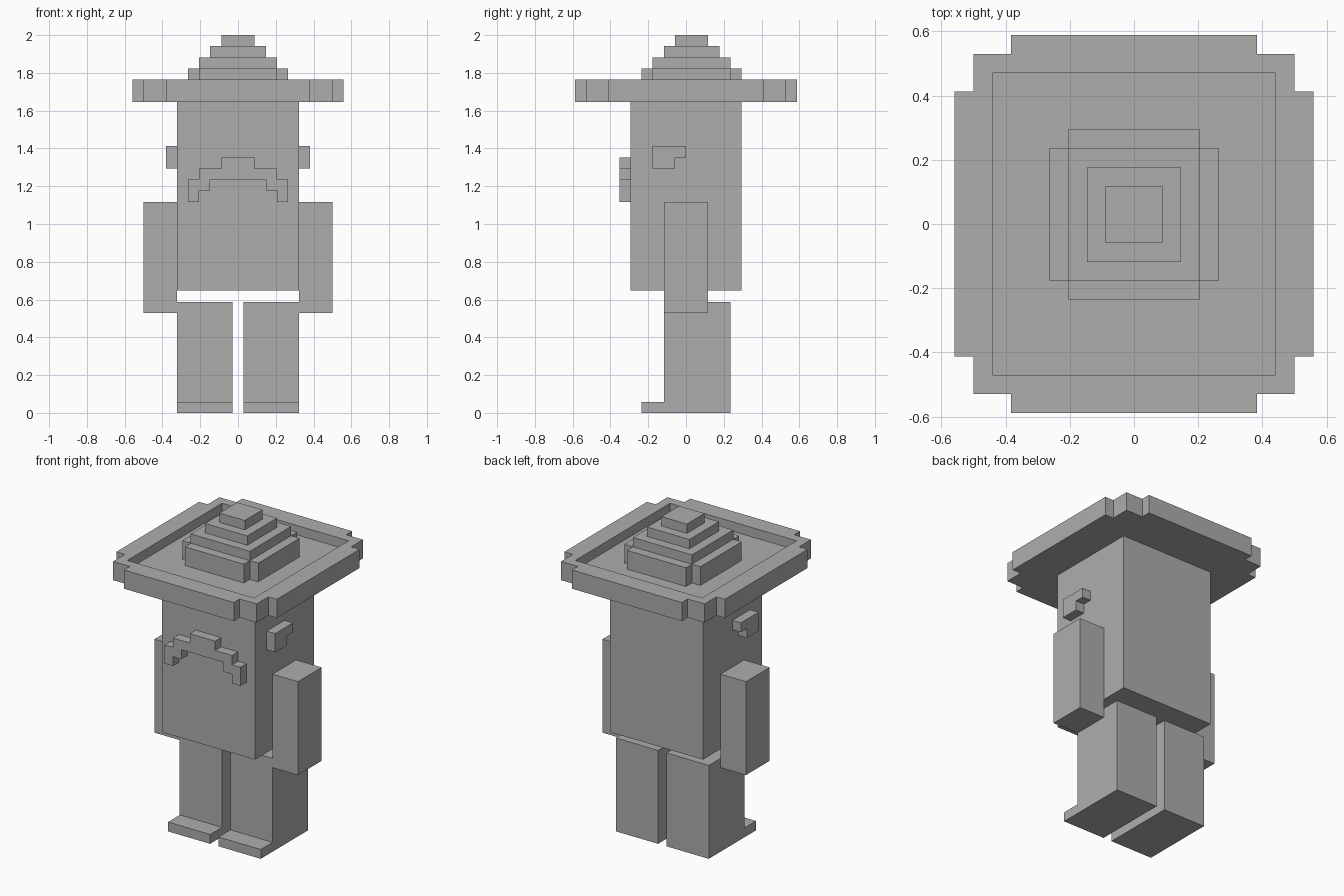
import bpy
import bmesh
from mathutils import Vector

U = 1 / 17  # one block of the grid the figure is built on

if "Cube" in bpy.data.objects:
    bpy.data.objects.remove(bpy.data.objects["Cube"], do_unlink=True)

grey = bpy.data.materials.new("plain grey")
grey.use_nodes = True
GREY = (0.42, 0.42, 0.42, 1)
grey.diffuse_color = GREY
grey.node_tree.nodes["Principled BSDF"].inputs["Base Color"].default_value = GREY


def prism(name, outline, axis, low, high):
    """Extrude a flat outline along an axis, all in blocks."""
    def place(a, b, c):
        point = {"x": (c, a, b), "y": (a, c, b), "z": (a, b, c)}[axis]
        return Vector(point) * U

    bm = bmesh.new()
    face = bm.faces.new([bm.verts.new(place(a, b, low)) for a, b in outline])
    grown = bmesh.ops.extrude_face_region(bm, geom=[face])
    moved = [v for v in grown["geom"] if isinstance(v, bmesh.types.BMVert)]
    bmesh.ops.translate(bm, verts=moved, vec=place(0, 0, high - low))
    if face.is_valid and not any(len(e.link_faces) == 2 for e in face.edges):
        bm.faces.remove(face)
    bmesh.ops.recalc_face_normals(bm, faces=bm.faces)
    mesh = bpy.data.meshes.new(name)
    bm.to_mesh(mesh)
    bm.free()
    mesh.materials.append(grey)
    obj = bpy.data.objects.new(name, mesh)
    bpy.context.collection.objects.link(obj)
    return obj


def box(name, x, y, z):
    outline = [(x[0], y[0]), (x[1], y[0]), (x[1], y[1]), (x[0], y[1])]
    return prism(name, outline, "z", *z)


def four_way(corner, cy=0):
    """Mirror one stepped corner into a closed outline centred on y = cy."""
    back = corner[::-1]
    return ([(x, cy + y) for x, y in corner]
            + [(-x, cy + y) for x, y in back]
            + [(-x, cy - y) for x, y in corner]
            + [(x, cy - y) for x, y in back])


# Body and head in one block
box("body", (-5.5, 5.5), (-5, 5), (11, 28))

# Limbs and ears, one of each per side
leg_profile = [(-4, 0), (4, 0), (4, 10), (-2, 10), (-2, 1), (-4, 1)]
ear_profile = [(-3, 22), (-1, 22), (-1, 23), (0, 23), (0, 24), (-3, 24)]
for side, s in (("left", 1), ("right", -1)):
    prism(side + "_leg", leg_profile, "x", s * 0.5, s * 5.5)
    prism(side + "_ear", ear_profile, "x", s * 5.5, s * 6.5)
    box(side + "_arm", sorted((s * 5.5, s * 8.5)), (-2, 2), (9, 19))

# Stepped moustache, mirrored from its left half
half = [(1.5, 23), (1.5, 22), (3.5, 22), (3.5, 21), (4.5, 21), (4.5, 19),
        (3.5, 19), (3.5, 20), (2.5, 20), (2.5, 21)]
prism("moustache", half + [(-x, z) for x, z in half[::-1]], "y", -6, -5)

# Hat brim with a sunken top
brim_corner = [(9.5, 7), (8.5, 7), (8.5, 9), (6.5, 9), (6.5, 10)]
brim = prism("hat_brim", four_way(brim_corner), "z", 28, 30)
cutter = box("brim_cutter", (-7.5, 7.5), (-8, 8), (29, 31))
cutter.hide_render = True
cut = brim.modifiers.new("sunken top", "BOOLEAN")
cut.operation = "DIFFERENCE"
cut.solver = "EXACT"
cut.object = cutter
bpy.context.view_layer.objects.active = brim
bpy.ops.object.modifier_apply(modifier=cut.name)
bpy.data.objects.remove(cutter, do_unlink=True)

# Hat crown: a cross-shaped tier, then shrinking square tiers
crown_corner = [(4.5, 3.5), (3.5, 3.5), (3.5, 4.5)]
prism("hat_crown_base", four_way(crown_corner, 0.5), "z", 29, 31)
for i in range(3):
    r = 3.5 - i
    box("hat_crown_tier_%d" % (i + 1), (-r, r), (0.5 - r, 0.5 + r), (31 + i, 32 + i))
